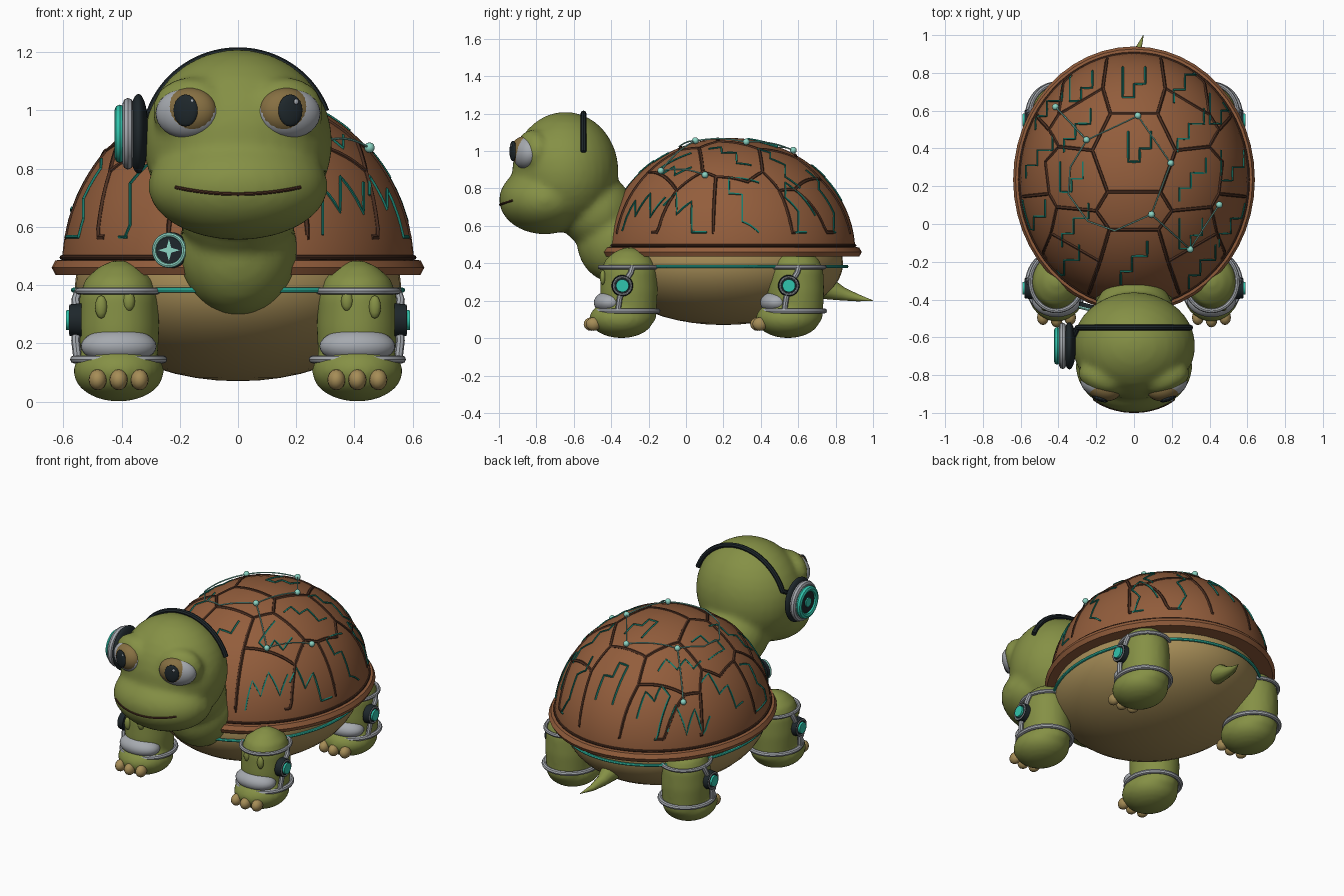
import bpy, bmesh
from math import sin, cos, pi, hypot, sqrt, radians
from mathutils import Vector, Matrix, Euler
from mathutils.bvhtree import BVHTree

if "Cube" in bpy.data.objects:
    bpy.data.objects.remove(bpy.data.objects["Cube"])


def material(name, r, g, b):
    m = bpy.data.materials.new(name)
    m.use_nodes = True
    m.diffuse_color = (r, g, b, 1)
    m.node_tree.nodes["Principled BSDF"].inputs["Base Color"].default_value = (r, g, b, 1)
    return m


GREEN = material("skin green", .235, .28, .06)
BROWN = material("shell brown", .29, .11, .045)
SEAM = material("seam brown", .07, .028, .015)
TAN = material("belly tan", .38, .265, .095)
TEAL = material("bright teal", .03, .56, .42)
CIRCUIT = material("circuit teal", .01, .2, .15)
PALE = material("pale teal", .26, .66, .55)
GREY = material("metal grey", .38, .4, .43)
BLACK = material("dark rubber", .013, .02, .024)
IRIS = material("eye brown", .24, .16, .055)
made = []


def finish(name, mesh, mat):
    mesh.materials.clear()
    mesh.materials.append(mat)
    obj = bpy.data.objects.new(name, mesh)
    bpy.context.scene.collection.objects.link(obj)
    made.append(obj)
    return obj


def from_bm(name, bm, mat):
    bmesh.ops.recalc_face_normals(bm, faces=bm.faces)
    mesh = bpy.data.meshes.new(name)
    bm.to_mesh(mesh)
    bm.free()
    return finish(name, mesh, mat)


def add_ball(bm, loc, rad, rot=0, seg=32):
    mtx = Matrix.Translation(loc) @ Matrix.Rotation(rot, 4, 'Z') @ Matrix.Diagonal((*rad, 1))
    bmesh.ops.create_uvsphere(bm, u_segments=seg, v_segments=seg // 2, radius=1, matrix=mtx)


def ball(name, loc, rad, mat, rot=0, seg=32):
    bm = bmesh.new()
    add_ball(bm, loc, rad, rot, seg)
    return from_bm(name, bm, mat)


def add_lathe(bm, profile, loc, sx, sy, seg):
    rings = [[bm.verts.new((loc[0] + r * sx * cos(2 * pi * i / seg),
                            loc[1] + r * sy * sin(2 * pi * i / seg), loc[2] + z))
              for i in range(seg)] for r, z in profile]
    for a, b in zip(rings, rings[1:]):
        for i in range(seg):
            j = (i + 1) % seg
            bm.faces.new((a[i], a[j], b[j], b[i]))
    bm.faces.new(rings[0])
    bm.faces.new(rings[-1])


def lathe(name, profile, loc, sx, sy, mat, seg=48):
    bm = bmesh.new()
    add_lathe(bm, profile, loc, sx, sy, seg)
    return from_bm(name, bm, mat)


def evaluated(obj):
    dg = bpy.context.evaluated_depsgraph_get()
    return bpy.data.meshes.new_from_object(obj.evaluated_get(dg))


def tubes(name, paths, r, mat, cyclic=False, radii=None, res=2):
    cu = bpy.data.curves.new(name, 'CURVE')
    cu.dimensions, cu.bevel_depth, cu.bevel_resolution = '3D', r, res
    cu.use_fill_caps = True
    for path in paths:
        sp = cu.splines.new('POLY')
        sp.points.add(len(path) - 1)
        sp.use_cyclic_u = cyclic
        for i, p in enumerate(path):
            sp.points[i].co = (*p, 1)
            sp.points[i].radius = radii[i] if radii else 1
    tmp = bpy.data.objects.new(name + "_path", cu)
    bpy.context.scene.collection.objects.link(tmp)
    mesh = evaluated(tmp)
    bpy.data.objects.remove(tmp)
    return finish(name, mesh, mat)


def ring(name, loc, axis, rx, ry, r, mat, seg=40):
    q = Vector(axis).to_track_quat('Z', 'Y')
    pts = [Vector(loc) + q @ Vector((rx * cos(2 * pi * i / seg), ry * sin(2 * pi * i / seg), 0))
           for i in range(seg)]
    return tubes(name, [pts], r, mat, True)


def disc(name, loc, axis, r, depth, mat):
    bm = bmesh.new()
    mtx = Matrix.Translation(loc) @ Vector(axis).to_track_quat('Z', 'Y').to_matrix().to_4x4()
    bmesh.ops.create_cone(bm, cap_ends=True, segments=32, radius1=r, radius2=r * .93,
                          depth=depth, matrix=mtx)
    return from_bm(name, bm, mat)


def fuse(name, bm, mat, voxel, smooth):
    # Blend overlapping solids into one skin
    obj = from_bm(name, bm, mat)
    mod = obj.modifiers.new("fuse", 'REMESH')
    mod.mode, mod.voxel_size = 'VOXEL', voxel
    mod = obj.modifiers.new("soften", 'SMOOTH')
    mod.factor, mod.iterations = .5, smooth
    mesh = evaluated(obj)
    obj.modifiers.clear()
    obj.data = mesh
    mesh.materials.clear()
    mesh.materials.append(mat)
    return obj


# Shell, rim and belly
CY, BASE = .235, .46
SX, SY, SZ = .605, .67, .61


def dome(x, y, lift=0):
    u, v = x / SX, (y - CY) / SY
    d = hypot(u, v)
    k = min(1, .985 / d) if d else 1
    u, v = u * k, v * k
    s = 1 + lift / .6
    return Vector((u * SX * s, CY + v * SY * s, BASE + SZ * s * sqrt(1 - u * u - v * v)))


def on_dome(path, lift, step=.02):
    pts = []
    for a, b in zip(path, path[1:]):
        n = max(1, int(hypot(b[0] - a[0], b[1] - a[1]) / step))
        pts += [dome(a[0] + (b[0] - a[0]) * i / n, a[1] + (b[1] - a[1]) * i / n, lift) for i in range(n)]
    return pts + [dome(*path[-1], lift)]


arc = [(cos(i * pi / 40), SZ * sin(i * pi / 40)) for i in range(20)] + [(.005, SZ)]
lathe("shell", arc, (0, CY, BASE), SX, SY, BROWN, 64)
lathe("shell_rim", [(.3, .445), (.92, .437), (.98, .435), (1, .46), (.98, .485), (.9, .49)],
      (0, CY, 0), .64, .705, BROWN, 48)
ring("rim_groove", (0, CY, .495), (0, 0, 1), .605, .668, .008, SEAM, 64)
ball("belly", (0, .2, .4), (.56, .64, .33), TAN, seg=48)
ring("glow_belt", (0, .205, .383), (0, 0, 1), .565, .655, .009, TEAL, 64)

# Plate seams, mirrored across the shell
half = [
    [(.14, .9), (.165, .72), (.125, .585), (.22, .39), (.14, .17), (.2, .07), (.13, -.03), (.18, -.2), (.25, -.4)],
    [(.165, .72), (.4, .58), (.45, .5), (.4, .41), (.47, .33), (.45, .16), (.41, .09), (.44, -.05), (.18, -.2)],
    [(.22, .39), (.4, .41)], [(.2, .07), (.41, .09)], [(.45, .16), (.64, .14)],
    [(.45, .5), (.56, .62)], [(.4, .58), (.36, .84)], [(.44, -.05), (.52, -.24)]]
seams = half + [[(-x, y) for x, y in p] for p in half]
seams += [[(-x, y), (x, y)] for x, y in ((.125, .585), (.14, .17), (.13, -.03))]
tubes("plate_seams", [on_dome(p, -.004) for p in seams], .011, SEAM, res=1)

# Circuit traces stepping across each plate
hook = [(-.06, .09), (-.06, -.07), (0, -.07), (0, 0), (.06, 0), (.06, .09)]
stair = [(.07, .11), (.07, .03), (-.01, .03), (-.01, -.05), (-.07, -.05), (-.07, -.12)]
hooks = [(0, .74), (.03, .4), (-.33, .24), (.52, .3), (-.53, .04), (.3, -.06), (-.28, .72), (.46, .6)]
stairs = [(.28, .76), (.3, .5), (.31, .24), (0, -.2), (-.31, .0), (-.5, .36), (-.3, .5), (.52, .0),
          (.36, -.22), (-.36, -.22), (-.45, .62)]
traces = [on_dome([(cx + x, cy + y) for x, y in shape], .001)
          for shape, spots in ((hook, hooks), (stair, stairs)) for cx, cy in spots]
tubes("circuit_traces", traces, .006, CIRCUIT, res=0)

# Sensor beads and their threads
beads = [(-.405, .61), (-.245, .44), (.02, .565), (.19, .32), (.09, .055), (.29, -.125), (.44, .105)]
loop = [(-.245, .44), (-.33, .3), (-.34, .16), (-.24, .02), (-.1, -.03), (.09, .055)]
tubes("bead_threads", [on_dome(beads, .014), on_dome(loop, .014)], .004, PALE, res=1)
for i, (x, y) in enumerate(beads):
    ball(f"bead_{i}", dome(x, y, .016), (.018,) * 3, PALE, seg=12)

# Head, muzzle, eyelids and neck
bm = bmesh.new()
add_ball(bm, (0, -.645, .89), (.325, .285, .32))
add_ball(bm, (0, -.755, .74), (.31, .245, .185))
add_ball(bm, (0, -.48, .68), (.215, .2, .2))
add_ball(bm, (0, -.38, .52), (.205, .205, .225))
for s in (-1, 1):
    add_ball(bm, (s * .165, -.82, 1.0), (.135, .08, .115), s * .35)
head = fuse("head_and_neck", bm, GREEN, .018, 8)

# Mouth line laid on the muzzle
skin = BVHTree.FromPolygons([v.co for v in head.data.vertices], [p.vertices for p in head.data.polygons])
lip = []
for i in range(25):
    x = -.215 + .43 * i / 24
    hit = skin.ray_cast(Vector((x, -2, .713 + .5 * x * x)), Vector((0, 1, 0)))[0]
    if hit:
        lip.append(hit)
tubes("mouth", [lip], .006, SEAM)

# Eyes
for s, side in ((1, "left"), (-1, "right")):
    a = s * .33
    ball(f"{side}_eye_white", (s * .175, -.858, .99), (.112, .066, .086), GREY, a)
    ball(f"{side}_iris", (s * .165, -.868, .997), (.096, .066, .081), IRIS, a)
    ball(f"{side}_pupil", (s * .18, -.925, 1.0), (.044, .014, .055), BLACK, a, 20)
    ball(f"{side}_eye_glint", (s * .18 + .02, -.936, 1.03), (.009, .005, .01), GREY, a, 10)

# Headset: band over the head and one ear cup
band = [(.318 * cos(radians(t)), -.548, .89 + .312 * sin(radians(t))) for t in range(20, 163, 4)]
tubes("headband", [band + [(-.325, -.6, .97)]], .015, BLACK)
EY, EZ, OUT = -.645, .92, (-1, 0, 0)
ball("ear_cushion", (-.342, EY, EZ), (.035, .125, .137), BLACK)
disc("ear_cup", (-.37, EY, EZ), OUT, .108, .05, GREY)
ring("ear_cup_edge", (-.378, EY, EZ), OUT, .105, .105, .018, GREY)
ring("ear_glow_ring", (-.406, EY, EZ), OUT, .082, .082, .018, TEAL)
disc("ear_plate", (-.4, EY, EZ), OUT, .078, .02, BLACK)
disc("ear_button", (-.41, EY, EZ), OUT, .03, .014, TEAL)

# Round badge with a four-point star
face = Vector((-.25, -1, 0)).normalized()
spot = Vector((-.233, -.44, .52))
disc("badge", spot, face, .062, .03, BLACK)
ring("badge_ring", spot + face * .014, face, .053, .053, .008, PALE)
bm = bmesh.new()
q = face.to_track_quat('Z', 'Y')
bm.faces.new([bm.verts.new(spot + face * .018 + q @ Vector((r * cos(i * pi / 4), r * sin(i * pi / 4), 0)))
              for i, r in enumerate((.038, .012) * 4)])
from_bm("badge_star", bm, PALE)

# Tail
tubes("tail", [[(0, .68, .29), (0, .76, .265), (.005, .84, .235), (.02, .92, .215), (.05, 1.0, .2)]],
      .07, GREEN, radii=[1, .85, .5, .27, .02], res=4)


# Legs with toes, cuffs, shin plate and outer hub
def leg(name, s, y):
    x = s * .41
    bm = bmesh.new()
    add_lathe(bm, [(.08, .06), (.132, .1), (.14, .25), (.136, .36), (.115, .42), (.07, .462), (.02, .485)],
              (x, y, 0), 1, 1.1, 32)
    add_ball(bm, (x, y - .04, .104), (.156, .172, .104))
    fuse(name, bm, GREEN, .015, 5)
    for i in (-1, 0, 1):
        ball(f"{name}_toe_{i + 2}", (x + i * .072, y - .19 - .012 * (i == 0), .075), (.031, .04, .036), TAN, seg=16)
    for dx, z, h in ((-.035, .345, .035), (.06, .325, .04)):
        ball(f"{name}_scale", (x + s * dx, y - .14, z), (.021, .016, h), GREEN, seg=12)
    ring(f"{name}_upper_cuff", (x, y, .38), (0, 0, 1), .138, .155, .012, GREY)
    ring(f"{name}_ankle_cuff", (x, y - .01, .145), (0, 0, 1), .153, .165, .014, GREY)
    ball(f"{name}_shin_plate", (x, y - .1, .19), (.13, .088, .062), GREY)
    hx, hy = s * .55, y - .035
    tubes(f"{name}_strut", [[(hx - s * .005, y + .02, .385), (hx + s * .008, y + .01, .35), (hx, hy, .28),
                             (hx + s * .008, y - .05, .21), (hx, y - .06, .14)]], .015, GREY)
    disc(f"{name}_hub", (hx + s * .008, hy, .28), (s, 0, 0), .058, .04, BLACK)
    ring(f"{name}_hub_ring", (hx + s * .026, hy, .28), (s, 0, 0), .047, .047, .005, GREY, 24)
    disc(f"{name}_hub_light", (hx + s * .026, hy, .28), (s, 0, 0), .036, .028, TEAL)


for s, side in ((1, "left"), (-1, "right")):
    leg(f"front_{side}_leg", s, -.305)
    leg(f"back_{side}_leg", s, .585)

# Smooth shading with sharp edges kept
bpy.ops.object.select_all(action='DESELECT')
for obj in made:
    obj.select_set(True)
bpy.context.view_layer.objects.active = made[0]
bpy.ops.object.shade_smooth_by_angle(angle=radians(40))
